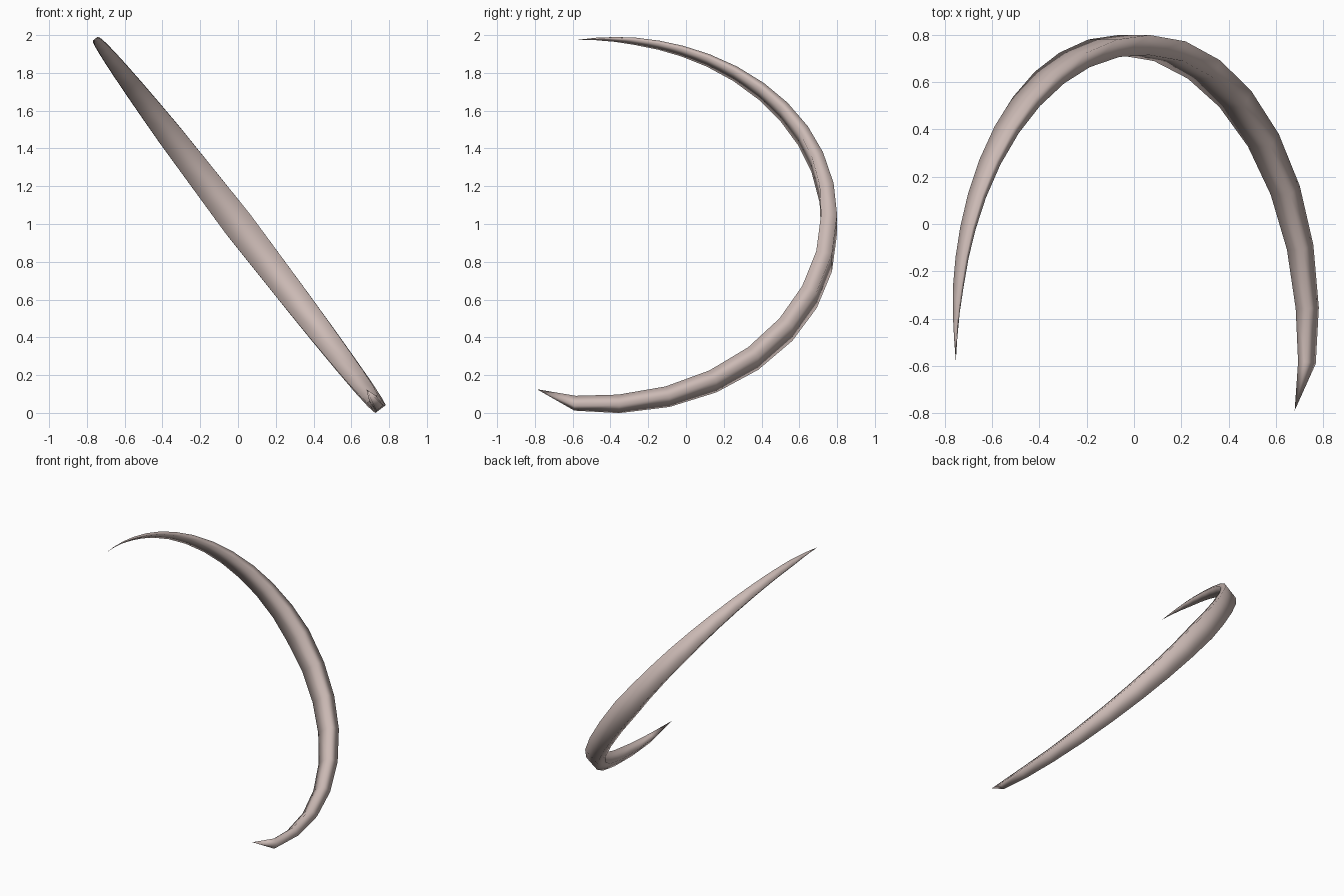
import bpy, bmesh, math
from mathutils import Vector

if "Cube" in bpy.data.objects:
    bpy.data.objects.remove(bpy.data.objects["Cube"])

U = Vector((-0.605, 0, 0.796))   # long axis of the tilted arc plane
N = Vector((0.796, 0, 0.605))    # normal of the arc plane
Y = Vector((0, 1, 0))
CENTRE = Vector((0, -0.44, 1.0))
R = 1.24                         # outer radius

# angle along the arc, band width, band thickness
PROFILE = [(-6.5, 0, 0), (8, 0.045, 0.015), (31, 0.085, 0.03), (60, 0.135, 0.055),
           (90, 0.165, 0.085), (120, 0.14, 0.085), (150, 0.105, 0.077),
           (176, 0.07, 0.07), (187, 0.045, 0.065), (197.5, 0, 0.078)]


def sample(a):
    """Width and thickness at angle a."""
    for (a0, w0, t0), (a1, w1, t1) in zip(PROFILE, PROFILE[1:]):
        if a <= a1:
            f = (a - a0) / (a1 - a0)
            return w0 + f * (w1 - w0), t0 + f * (t1 - t0)
    return PROFILE[-1][1:]


def point(a, r, n):
    a = math.radians(a)
    return CENTRE + U * (r * math.cos(a)) + Y * (r * math.sin(a)) + N * n


# ring angles: fine steps near the upper tip, coarser toward the lower tip
angles = [-2, 3, 8, 14, 20, 27, 35, 43.5, 52, 61, 70, 80, 90,
          102, 114, 126, 138.5, 151, 163.5, 176, 187]

bm = bmesh.new()
rings = []
for a in angles:
    w, t = sample(a)
    shift = 0.008 * (a - 90) / 90
    rings.append([bm.verts.new(point(a, r, n + shift)) for r, n in
                  ((R, w / 2), (R, -w / 2), (R - t, -w / 2), (R - t, w / 2))])
for p, q in zip(rings, rings[1:]):
    for i in range(4):
        j = (i + 1) % 4
        bm.faces.new((p[i], p[j], q[j], q[i]))

# pointed tips
for ring, tip in ((rings[0], point(-6.5, R, -0.011)),
                  (rings[-1], point(197.5, R - 0.078, 0.012))):
    v = bm.verts.new(tip)
    for i in range(4):
        bm.faces.new((ring[i], ring[(i + 1) % 4], v))
bmesh.ops.recalc_face_normals(bm, faces=bm.faces)
for f in bm.faces:
    f.smooth = True

mesh = bpy.data.meshes.new("crescent_band")
bm.to_mesh(mesh)
bm.free()
mat = bpy.data.materials.new("pale pinkish grey")
mat.diffuse_color = (0.60, 0.49, 0.46, 1)
mat.use_nodes = True
mat.node_tree.nodes["Principled BSDF"].inputs["Base Color"].default_value = mat.diffuse_color
mesh.materials.append(mat)
band = bpy.data.objects.new("crescent_band", mesh)
bpy.context.collection.objects.link(band)
